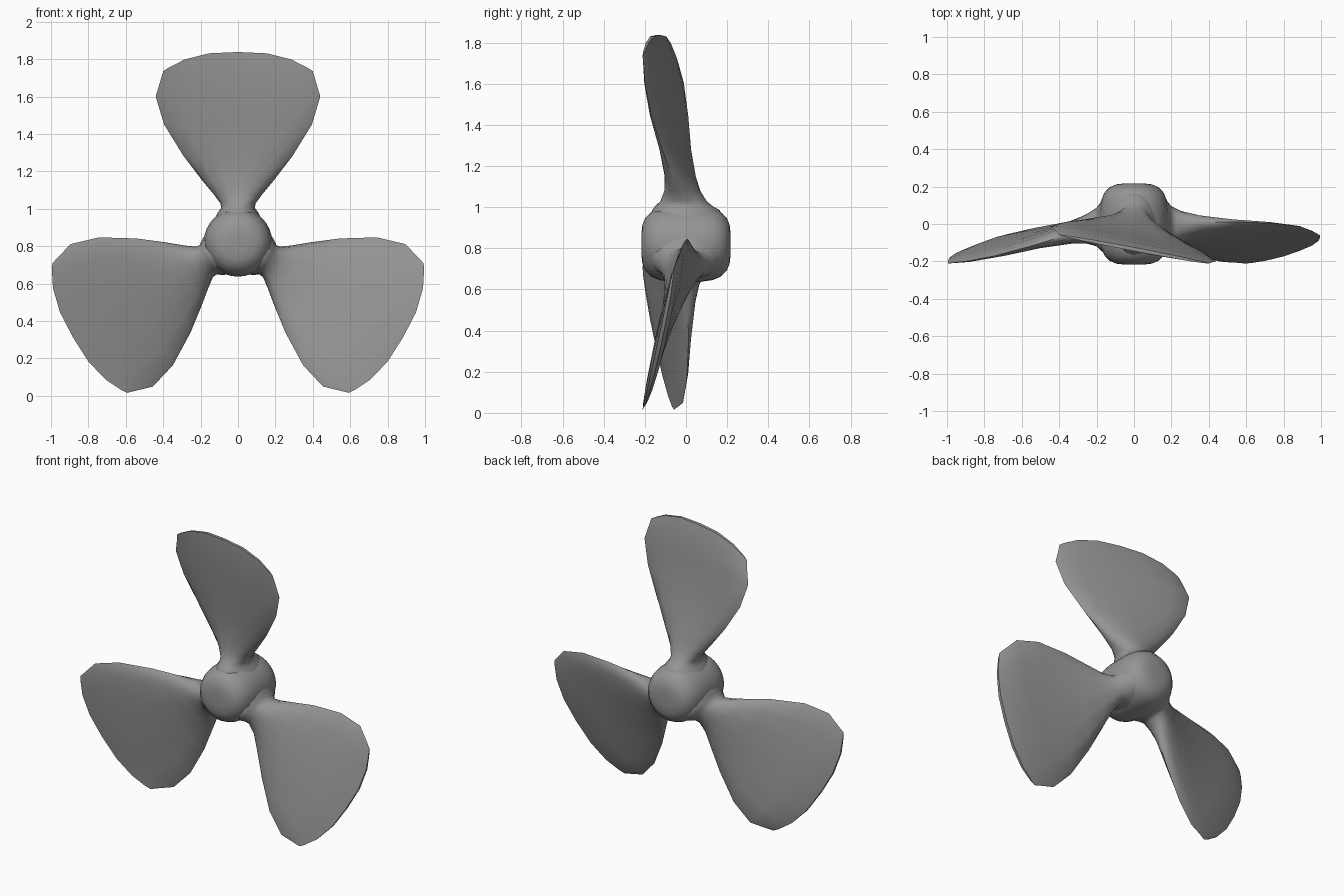
import bpy, bmesh
from math import cos, sin, pi, radians
from mathutils import Matrix, Vector

if "Cube" in bpy.data.objects:
    bpy.data.objects.remove(bpy.data.objects["Cube"], do_unlink=True)

CENTRE = Vector((0, 0, 0.82))
SIDES = 16

grey = bpy.data.materials.new("propeller grey")
grey.use_nodes = True
colour = (0.3, 0.3, 0.3, 1)
grey.diffuse_color = colour
grey.node_tree.nodes["Principled BSDF"].inputs["Base Color"].default_value = colour


def make_object(name, bm, matrix):
    bmesh.ops.recalc_face_normals(bm, faces=bm.faces)
    bm.transform(matrix)
    mesh = bpy.data.meshes.new(name)
    bm.to_mesh(mesh)
    bm.free()
    mesh.materials.append(grey)
    obj = bpy.data.objects.new(name, mesh)
    bpy.context.collection.objects.link(obj)
    bpy.ops.object.select_all(action="DESELECT")
    obj.select_set(True)
    bpy.context.view_layer.objects.active = obj
    bpy.ops.object.shade_smooth_by_angle(angle=radians(50))
    return obj


def bridge(bm, a, b):
    n = len(a)
    for i in range(n):
        j = (i + 1) % n
        bm.faces.new((a[i], a[j], b[j], b[i]))


# Blade stations: edge radius, middle radius, half width, half thickness, rake, pitch
stations = [
    (0.10, 0.10, 0.14, 0.18, 0.00, 0.00),
    (0.165, 0.165, 0.105, 0.165, 0.00, 0.03),
    (0.185, 0.185, 0.09, 0.14, -0.01, 0.06),
    (0.21, 0.21, 0.095, 0.112, -0.012, 0.10),
    (0.26, 0.26, 0.132, 0.086, -0.018, 0.16),
    (0.33, 0.33, 0.19, 0.066, -0.028, 0.20),
    (0.46, 0.46, 0.29, 0.045, -0.052, 0.22),
    (0.63, 0.63, 0.395, 0.034, -0.083, 0.22),
    (0.78, 0.81, 0.44, 0.028, -0.107, 0.21),
    (0.86, 0.94, 0.416, 0.024, -0.122, 0.20),
    (0.915, 1.018, 0.40, 0.010, -0.135, 0.19),
]


def make_blade(name, angle):
    bm = bmesh.new()
    rings = []
    for edge, middle, width, thick, rake, pitch in stations:
        ring = []
        for i in range(SIDES):
            a = 2 * pi * i / SIDES
            x = width * cos(a)
            z = middle + (edge - middle) * abs(cos(a)) ** 2.8
            ring.append(bm.verts.new((x, rake - pitch * x + thick * sin(a), z)))
        rings.append(ring)
    for a, b in zip(rings, rings[1:]):
        bridge(bm, a, b)
    # Curved rim closing the two sides of the blade
    rim, half = rings[-1], SIDES // 2
    for i in range(half):
        quad = (rim[i], rim[i + 1], rim[(SIDES - i - 1) % SIDES], rim[(SIDES - i) % SIDES])
        bm.faces.new(list(dict.fromkeys(quad)))
    turn = Matrix.Translation(CENTRE) @ Matrix.Rotation(angle, 4, "Y")
    return make_object(name, bm, turn)


# Rounded hub turned about the front-to-back axis
half_profile = [(0.05, 0.217), (0.095, 0.212), (0.13, 0.197),
                (0.158, 0.168), (0.174, 0.13), (0.183, 0.07)]
profile = half_profile + [(r, -y) for r, y in reversed(half_profile)]
bm = bmesh.new()
rings = [[bm.verts.new((r * cos(2 * pi * i / 32), y, r * sin(2 * pi * i / 32)))
          for i in range(32)] for r, y in profile]
for a, b in zip(rings, rings[1:]):
    bridge(bm, a, b)
bm.faces.new(rings[0])
bm.faces.new(rings[-1])
make_object("hub", bm, Matrix.Translation(CENTRE))

# Three equal blades
for i, name in enumerate(("top_blade", "left_blade", "right_blade")):
    make_blade(name, i * 2 * pi / 3)
